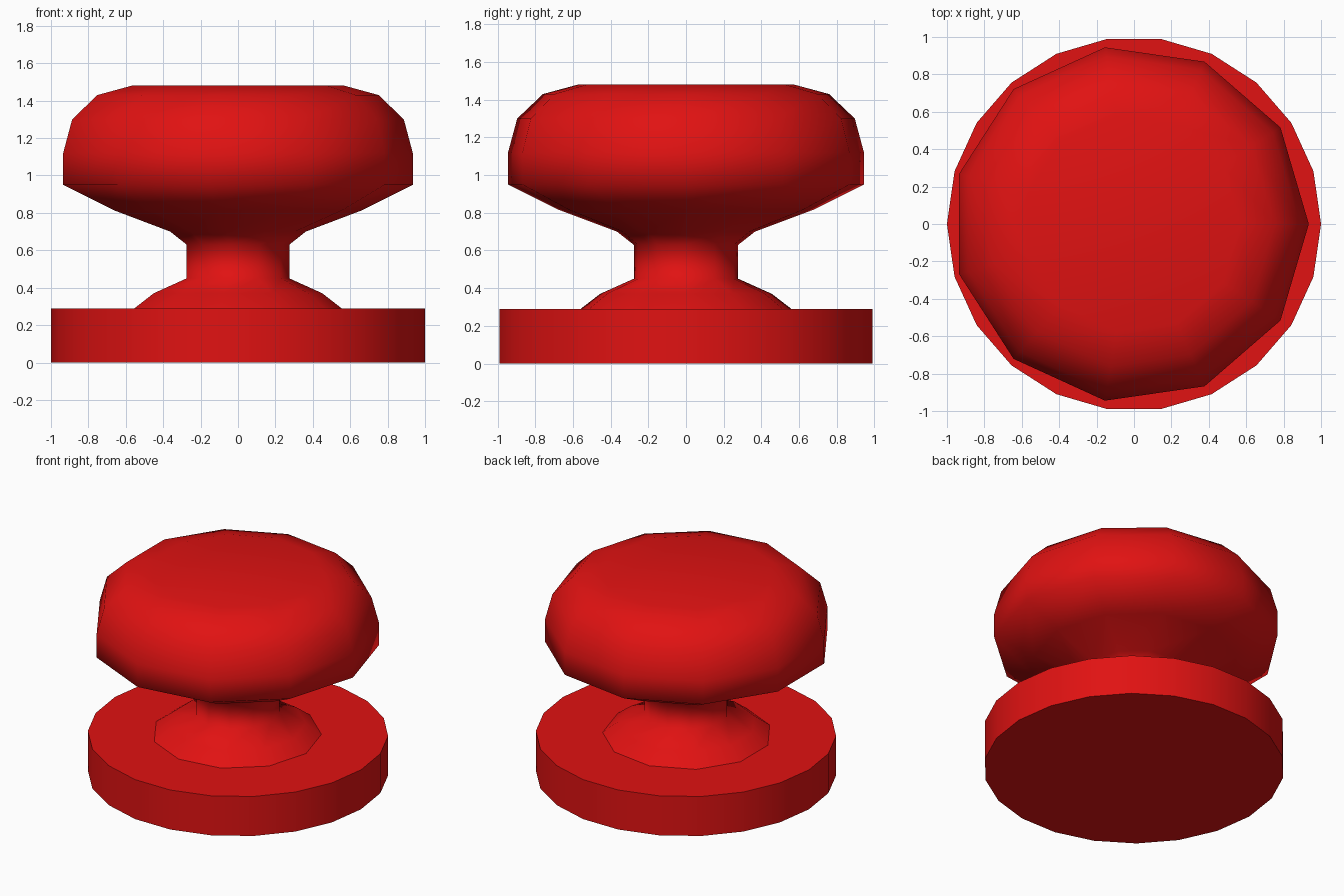
import bpy, bmesh
from math import sin, cos, pi, radians

if "Cube" in bpy.data.objects:
    bpy.data.objects.remove(bpy.data.objects["Cube"])

red = bpy.data.materials.new("red")
red.diffuse_color = (0.75, 0.006, 0.006, 1)
red.use_nodes = True
red.node_tree.nodes["Principled BSDF"].inputs["Base Color"].default_value = red.diffuse_color


def lathe(name, profile, sides, cap_bottom=True):
    """Stack rings of (radius, z), each centred by its extents, and cap the ends."""
    bm = bmesh.new()
    angles = [2 * pi * i / sides for i in range(sides)]
    shift = -(max(map(cos, angles)) + min(map(cos, angles))) / 2
    rings = [[bm.verts.new((r * (cos(a) + shift), r * sin(a), z)) for a in angles]
             for r, z in profile]
    for lo, hi in zip(rings, rings[1:]):
        for i in range(sides):
            j = (i + 1) % sides
            bm.faces.new((lo[i], lo[j], hi[j], hi[i]))
    bm.faces.new(rings[-1])
    if cap_bottom:
        bm.faces.new(rings[0][::-1])
    for f in bm.faces:
        f.smooth = True
    mesh = bpy.data.meshes.new(name)
    bm.to_mesh(mesh)
    bm.free()
    mesh.materials.append(red)
    obj = bpy.data.objects.new(name, mesh)
    bpy.context.collection.objects.link(obj)
    return obj


# Round base disc with crisp rims
base = lathe("base_disc", [(1, 0), (1, 0.29)], 22)
bpy.context.view_layer.objects.active = base
base.select_set(True)
bpy.ops.object.shade_smooth_by_angle(angle=radians(35))

# Flared foot, neck and mushroom-shaped knob in one smooth turned piece
lathe("stem_and_knob", [
    (0.565, 0.29), (0.46, 0.37), (0.28, 0.45), (0.28, 0.63), (0.37, 0.70),
    (0.68, 0.815), (0.954, 0.95), (0.954, 1.12), (0.905, 1.30),
    (0.767, 1.43), (0.58, 1.48)], 11, cap_bottom=False)
